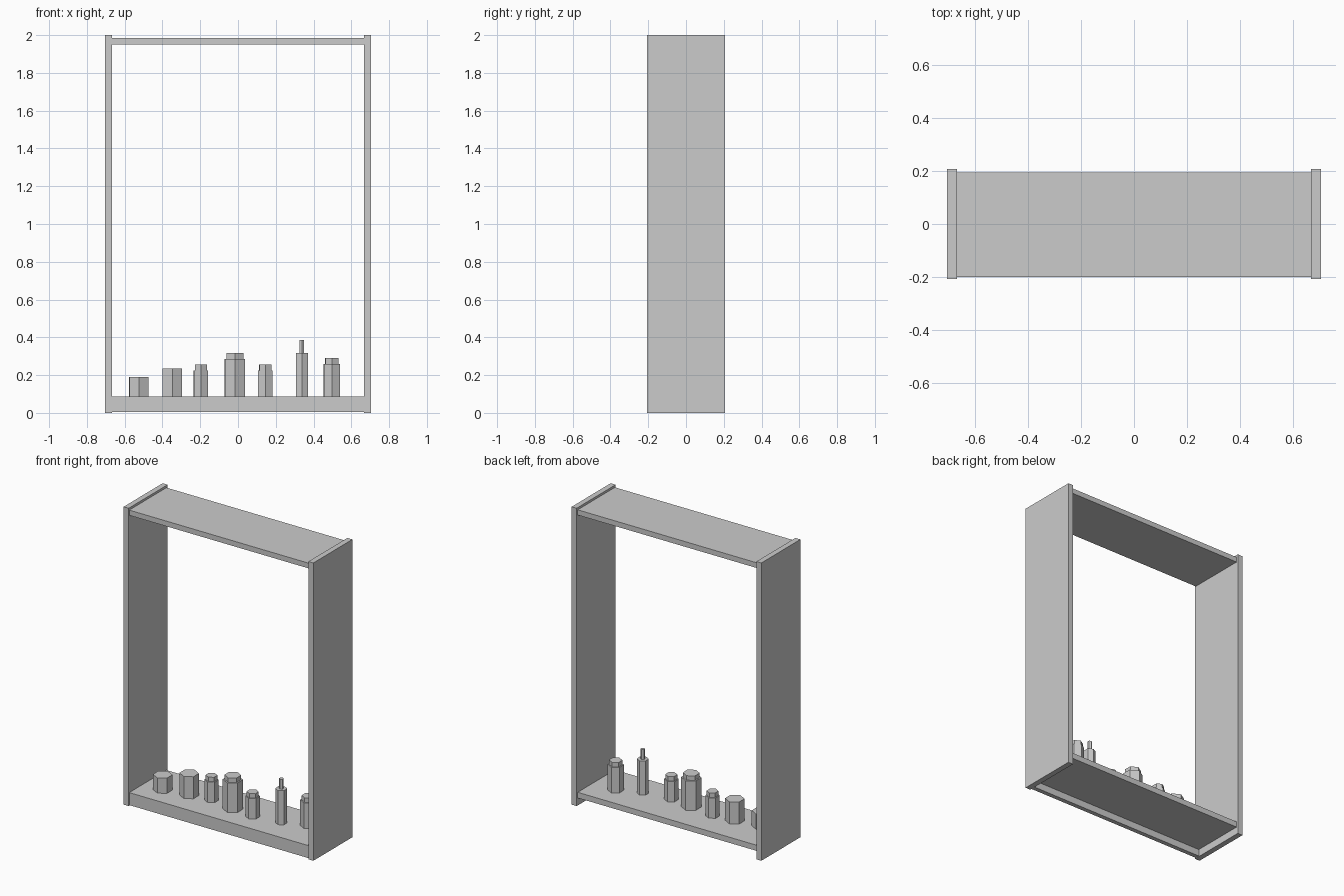
import bpy, bmesh
from math import cos, sin, radians

if "Cube" in bpy.data.objects:
    bpy.data.objects.remove(bpy.data.objects["Cube"])

OUT, INN = 0.705, 0.668      # outer and inner half widths of the frame
FRONT, BACK = -0.2, 0.195    # shelf and top board depth


def make(name, verts, faces):
    me = bpy.data.meshes.new(name)
    me.from_pydata(verts, [], faces)
    bm = bmesh.new()
    bm.from_mesh(me)
    bmesh.ops.recalc_face_normals(bm, faces=bm.faces)
    bm.to_mesh(me)
    bm.free()
    ob = bpy.data.objects.new(name, me)
    bpy.context.collection.objects.link(ob)
    return ob


def extrude_x(name, profile, x0, x1):
    """Closed (y, z) profile extruded along x."""
    n = len(profile)
    verts = [(x, y, z) for x in (x0, x1) for y, z in profile]
    faces = [[i, (i + 1) % n, n + (i + 1) % n, n + i] for i in range(n)]
    faces += [list(range(n)), list(range(n, 2 * n))]
    return make(name, verts, faces)


def rect(y0, y1, z0, z1):
    return [(y0, z0), (y1, z0), (y1, z1), (y0, z1)]


def bottle(name, x, y, rings, turn):
    """Stack of hexagonal rings given as (z, front width)."""
    verts, faces = [], []
    for z, w in rings:
        r = w / (2 * cos(radians(30)))
        for i in range(6):
            a = radians(-90 + turn + 60 * i)
            verts.append((x + r * cos(a), y + r * sin(a), z))
    for k in range(len(rings) - 1):
        for i in range(6):
            j = (i + 1) % 6
            faces.append([6 * k + i, 6 * k + j, 6 * k + 6 + j, 6 * k + 6 + i])
    faces += [list(range(6)), list(range(len(verts) - 6, len(verts)))]
    return make(name, verts, faces)


# Side panels
for side, s in (("left", -1), ("right", 1)):
    extrude_x(side + "_panel", rect(-0.207, 0.207, 0, 2), s * INN, s * OUT)

# Top board
extrude_x("top_board", rect(FRONT, BACK, 1.95, 1.985), -INN, INN)

# Bottom shelf with kick board along its front
extrude_x("bottom_shelf", [(FRONT, 0.004), (-0.17, 0.004), (-0.17, 0.05),
                           (BACK, 0.05), (BACK, 0.088), (FRONT, 0.088)], -INN, INN)

# Jars and bottles: x, y, body width, body top, neck width, neck top, turn
items = [
    (-0.525, -0.050, 0.102, 0.190, 0, 0, 2),
    (-0.348, -0.021, 0.102, 0.236, 0, 0, 1),
    (-0.197, 0.000, 0.075, 0.225, 0.062, 0.255, 2),
    (-0.017, -0.031, 0.106, 0.286, 0.088, 0.316, 2),
    (0.144, -0.050, 0.076, 0.225, 0.063, 0.255, 2),
    (0.338, -0.024, 0.063, 0.318, 0.025, 0.385, 1),
    (0.497, 0.036, 0.085, 0.260, 0.070, 0.290, 2),
]
for n, (x, y, w, h, nw, nh, turn) in enumerate(items, 1):
    rings = [(0.088, w), (h, w)]
    if nw:
        rings += [(h, nw), (nh, nw)]
    bottle(f"{'bottle' if nw else 'jar'}_{n}", x, y, rings, turn)
